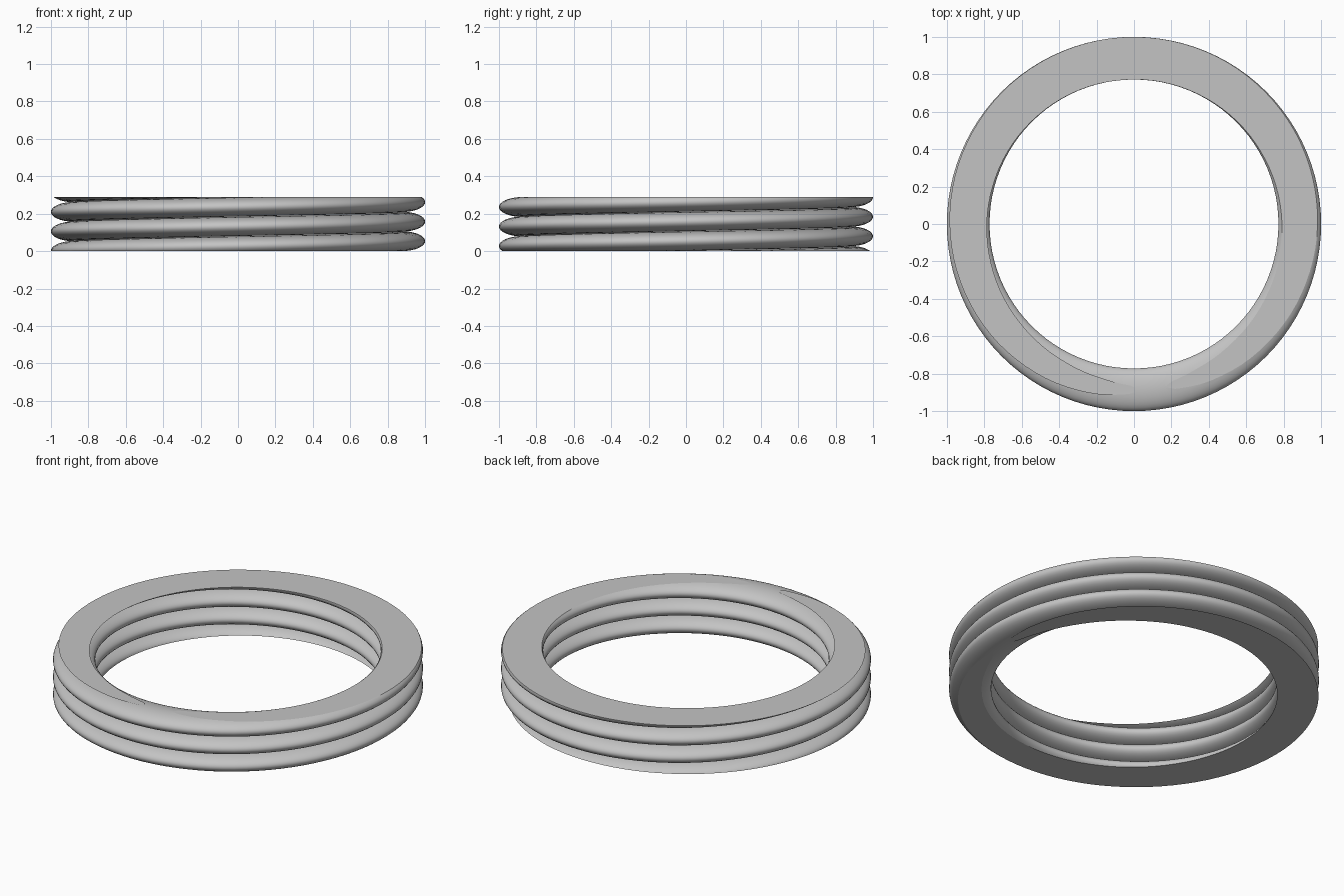
import bpy, bmesh
from math import sin, cos, pi
from mathutils import Vector

if "Cube" in bpy.data.objects:
    bpy.data.objects.remove(bpy.data.objects["Cube"], do_unlink=True)

TURNS, PITCH, START_Z = 3.75, 0.1043, -0.0508
MEAN_R, HALF_W, HALF_H = 0.886, 0.114, 0.0509
HEIGHT = 0.29
STEPS, SIDES = 360, 32

steel = bpy.data.materials.new("steel_grey")
steel.use_nodes = True
grey = (0.55, 0.55, 0.55, 1)
steel.diffuse_color = grey
steel.node_tree.nodes["Principled BSDF"].inputs["Base Color"].default_value = grey

bm = bmesh.new()

# Flat oval wire swept along a rising helix
rings = []
for i in range(STEPS + 1):
    turn = TURNS * i / STEPS
    a = 2 * pi * turn
    ring = []
    for j in range(SIDES):
        b = 2 * pi * j / SIDES
        r = MEAN_R + HALF_W * cos(b)
        ring.append(bm.verts.new((r * cos(a), r * sin(a),
                                  START_Z + PITCH * turn + HALF_H * sin(b))))
    rings.append(ring)
for p, q in zip(rings, rings[1:]):
    for j in range(SIDES):
        k = (j + 1) % SIDES
        bm.faces.new((p[j], q[j], q[k], p[k]))
bm.faces.new(rings[0])
bm.faces.new(rings[-1][::-1])

# Grind both ends flat and close the cuts
for z, up in ((0, -1), (HEIGHT, 1)):
    normal = Vector((0, 0, up))
    geom = bm.verts[:] + bm.edges[:] + bm.faces[:]
    bmesh.ops.bisect_plane(bm, geom=geom, dist=1e-6, plane_co=(0, 0, z),
                           plane_no=normal, clear_outer=True)
    rim = [e for e in bm.edges if e.is_boundary
           and all(abs(v.co.z - z) < 1e-4 for v in e.verts)]
    bmesh.ops.triangle_fill(bm, edges=rim, use_beauty=True, normal=normal)
bmesh.ops.recalc_face_normals(bm, faces=bm.faces[:])

mesh = bpy.data.meshes.new("coil_spring")
bm.to_mesh(mesh)
bm.free()
mesh.materials.append(steel)
spring = bpy.data.objects.new("coil_spring", mesh)
bpy.context.collection.objects.link(spring)

# Smooth wire, flat ground ends
bpy.ops.object.select_all(action="DESELECT")
spring.select_set(True)
bpy.context.view_layer.objects.active = spring
bpy.ops.object.shade_smooth_by_angle(angle=0.6)
for face in mesh.polygons:
    if abs(face.normal.z) > 0.9999 and (face.center.z < 0.0005 or face.center.z > HEIGHT - 0.0005):
        face.use_smooth = False
